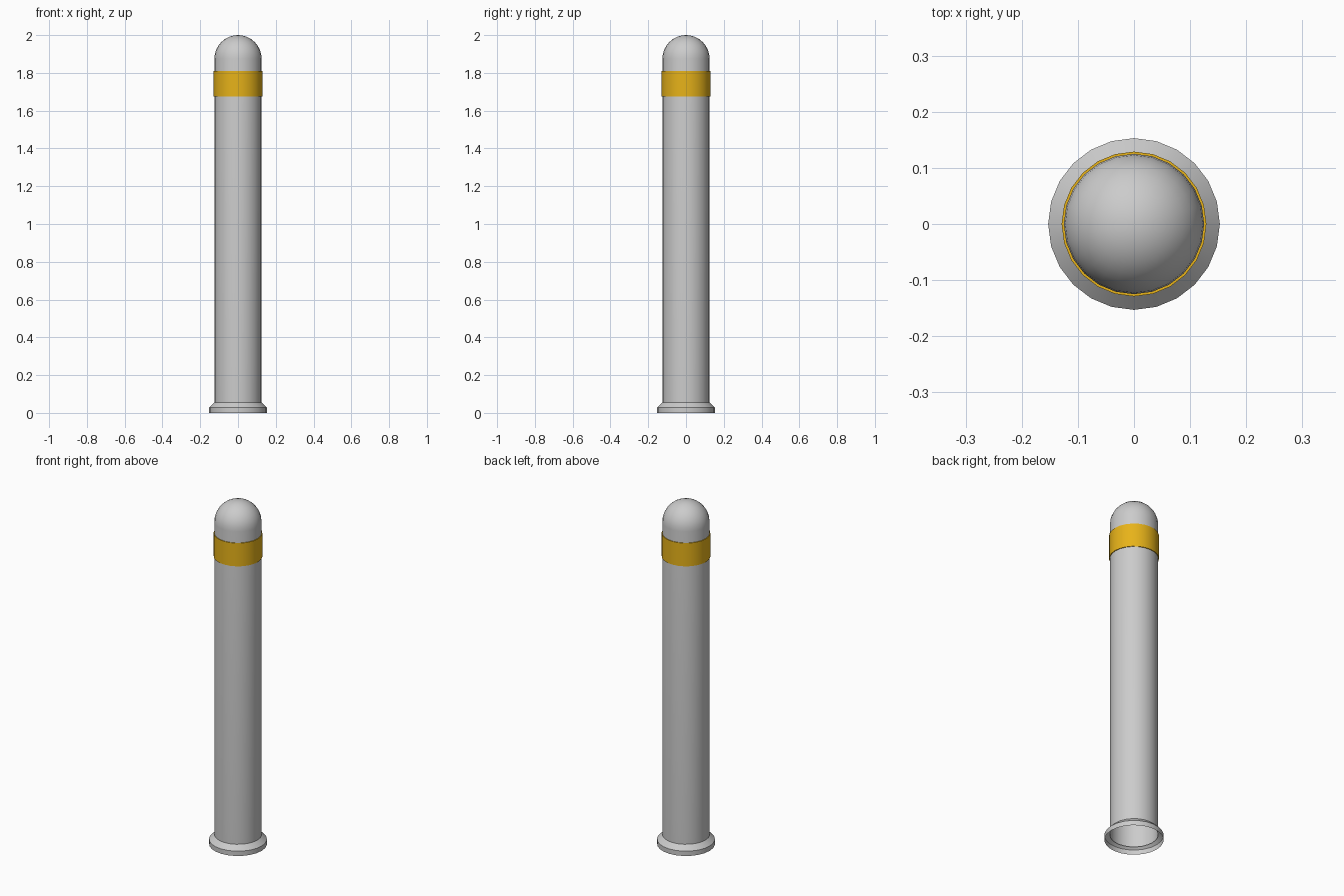
import bpy, bmesh, math

if "Cube" in bpy.data.objects:
    bpy.data.objects.remove(bpy.data.objects["Cube"])

SIDES = 24


def lathe(name, profile, color=None):
    """Spin an (r, z) profile around the z axis as an open shell."""
    bm = bmesh.new()
    rings = []
    for r, z in profile:
        if r == 0:
            rings.append([bm.verts.new((0, 0, z))] * SIDES)
        else:
            rings.append([bm.verts.new((r * math.cos(a), r * math.sin(a), z))
                          for a in (2 * math.pi * i / SIDES for i in range(SIDES))])
    for lo, hi in zip(rings, rings[1:]):
        for i in range(SIDES):
            j = (i + 1) % SIDES
            quad = [lo[i], lo[j], hi[j], hi[i]]
            bm.faces.new(list(dict.fromkeys(quad)))
    mesh = bpy.data.meshes.new(name)
    bm.to_mesh(mesh)
    bm.free()
    ob = bpy.data.objects.new(name, mesh)
    bpy.context.collection.objects.link(ob)
    if color:
        mat = bpy.data.materials.new(name)
        mat.diffuse_color = color
        mat.use_nodes = True
        mat.node_tree.nodes["Principled BSDF"].inputs["Base Color"].default_value = mat.diffuse_color
        mesh.materials.append(mat)
    bpy.ops.object.select_all(action='DESELECT')
    ob.select_set(True)
    bpy.context.view_layer.objects.active = ob
    bpy.ops.object.shade_smooth_by_angle(angle=math.radians(30))
    return ob


# Post: hollow tube closed by a hemispherical dome
R = 0.125
dome = [(R * math.cos(t), 2 - R + R * math.sin(t))
        for t in (math.pi / 2 * k / 8 for k in range(8))]
lathe("post", [(R, 0.03)] + dome + [(0, 2.0)])

# Base flange: short skirt with a sloped shoulder
lathe("base_flange", [(0.153, 0), (0.153, 0.028), (R, 0.055)])

# Reflective band: thin sleeve just outside the post
lathe("reflective_band", [(R, 1.675), (0.129, 1.675), (0.129, 1.81), (R, 1.81)],
      (0.8, 0.45, 0.01, 1))
